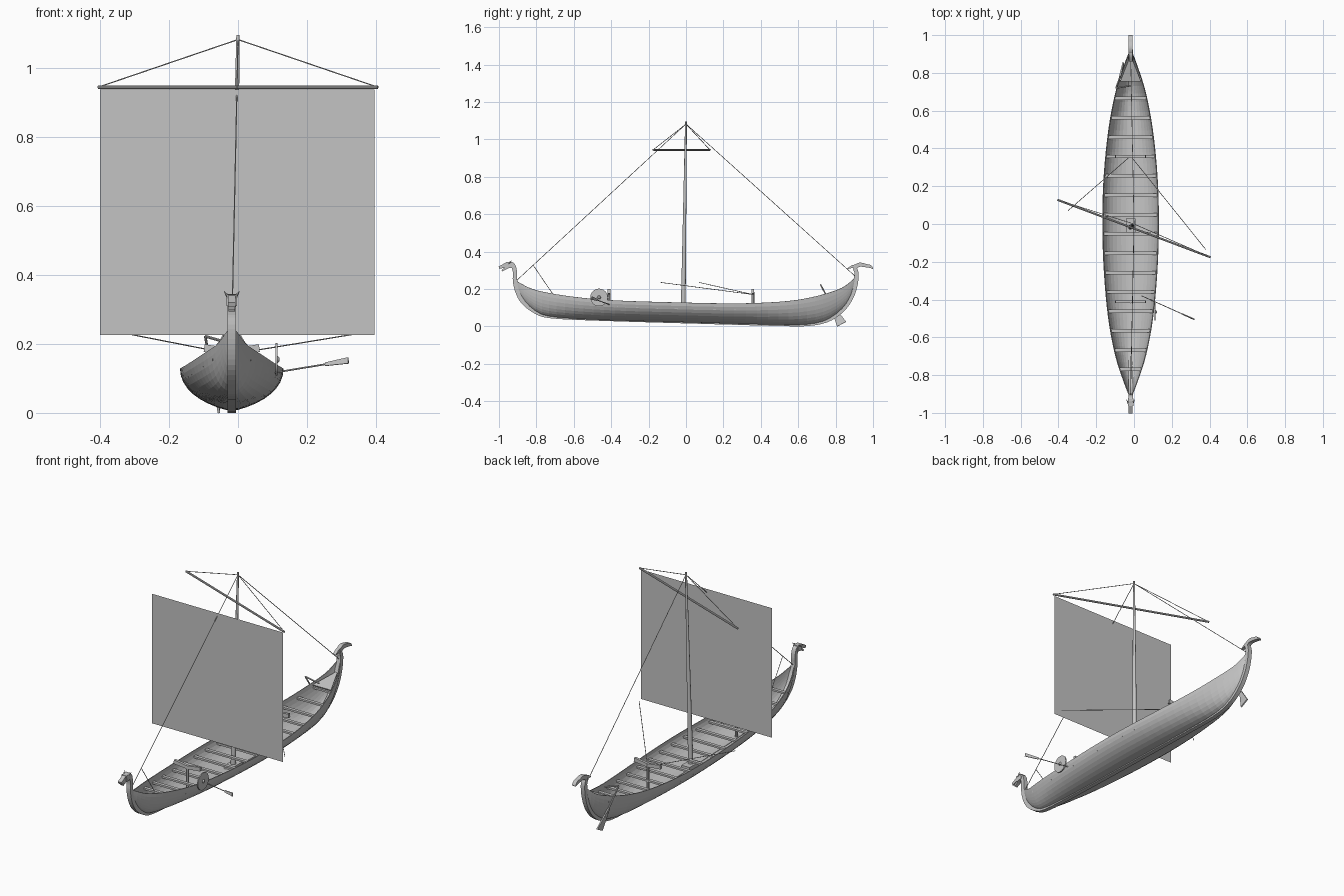
import bpy, bmesh, math
from mathutils import Vector

cube = bpy.data.objects.get("Cube")
if cube:
    bpy.data.objects.remove(cube, do_unlink=True)

CX = -0.018  # centre line of the hull

grey = bpy.data.materials.new("plain grey")
grey.use_nodes = True
grey.diffuse_color = (0.55, 0.55, 0.55, 1)
grey.node_tree.nodes["Principled BSDF"].inputs["Base Color"].default_value = (0.55, 0.55, 0.55, 1)


def finish(name, bm, smooth=False):
    bmesh.ops.recalc_face_normals(bm, faces=bm.faces[:])
    mesh = bpy.data.meshes.new(name)
    bm.to_mesh(mesh)
    bm.free()
    mesh.materials.append(grey)
    ob = bpy.data.objects.new(name, mesh)
    bpy.context.collection.objects.link(ob)
    if smooth:
        bpy.ops.object.select_all(action='DESELECT')
        ob.select_set(True)
        bpy.context.view_layer.objects.active = ob
        bpy.ops.object.shade_smooth_by_angle()
    return ob


def loft(name, rings, closed=True, smooth=False):
    """Skin a list of vertex rings."""
    bm = bmesh.new()
    rows = [[bm.verts.new(p) for p in ring] for ring in rings]
    n = len(rows[0])
    for r, s in zip(rows, rows[1:]):
        for i in range(n if closed else n - 1):
            j = (i + 1) % n
            bm.faces.new((r[i], r[j], s[j], s[i]))
    if closed:
        bm.faces.new(rows[0])
        bm.faces.new(rows[-1])
    return finish(name, bm, smooth)


def rod(name, a, b, r1, r2=None, sides=8):
    a, b = Vector(a), Vector(b)
    bm = bmesh.new()
    bmesh.ops.create_cone(bm, cap_ends=True, segments=sides, radius1=r1,
                          radius2=r1 if r2 is None else r2, depth=(b - a).length)
    turn = (b - a).to_track_quat('Z', 'Y').to_matrix().to_4x4()
    turn.translation = (a + b) / 2
    bm.transform(turn)
    return finish(name, bm, True)


def rope(name, a, b):
    return rod(name, a, b, 0.0018, sides=5)


def slab(name, a, b, w1, w2, side, thick):
    """Tapered board from a to b, its width along side."""
    a, b, side = Vector(a), Vector(b), Vector(side)
    along = (b - a).normalized()
    side = (side - along * side.dot(along)).normalized()
    flat = along.cross(side) * thick / 2
    rings = []
    for p, w in ((a, w1), (b, w2)):
        s = side * w / 2
        rings.append([p + s + flat, p - s + flat, p - s - flat, p + s - flat])
    return loft(name, rings)


def catmull(pts, steps=4):
    pts = [Vector(p) for p in pts]
    ext = [pts[0] * 2 - pts[1]] + pts + [pts[-1] * 2 - pts[-2]]
    out = []
    for p0, p1, p2, p3 in zip(ext, ext[1:], ext[2:], ext[3:]):
        for k in range(steps):
            t = k / steps
            out.append(p1 + (p2 - p0) * t / 2 + (p0 * 2 - p1 * 5 + p2 * 4 - p3) * t * t / 2
                       + (p1 * 3 - p0 - p2 * 3 + p3) * t ** 3 / 2)
    return out + [pts[-1]]


def ribbon(name, pts, thick, x=CX):
    """Sweep a rectangle along (y, z, width) points."""
    path = catmull(pts)
    rings = []
    for i, p in enumerate(path):
        d = path[min(i + 1, len(path) - 1)] - path[max(i - 1, 0)]
        n = Vector((-d.y, d.x)).normalized() * p.z / 2
        h = thick / 2
        rings.append([(x + h, p.x + n.x, p.y + n.y), (x - h, p.x + n.x, p.y + n.y),
                      (x - h, p.x - n.x, p.y - n.y), (x + h, p.x - n.x, p.y - n.y)])
    return loft(name, rings)


def sampler(pts):
    fine = catmull(pts, 8)

    def at(y):
        for p, q in zip(fine, fine[1:]):
            if y <= q.x:
                return p.y + (q.y - p.y) * (y - p.x) / (q.x - p.x)
        return fine[-1].y
    return at


# Hull lines: half beam, gunwale height and keel height along y
beam = sampler([(-.915, .004), (-.85, .03), (-.7, .079), (-.5, .117), (-.25, .14), (0, .148),
                (.25, .141), (.5, .116), (.7, .078), (.85, .03), (.915, .004)])
sheer = sampler([(-.915, .246), (-.78, .188), (-.46, .144), (0, .127), (.34, .124),
                 (.61, .144), (.82, .2), (.915, .27)])
keel = sampler([(-.915, .235), (-.88, .155), (-.81, .085), (-.72, .053), (-.46, .036), (0, .023),
                (.5, .01), (.65, .012), (.75, .034), (.83, .088), (.88, .155), (.915, .26)])

stations = [.915 * math.sin(math.pi / 2 * (i / 22 - 1)) for i in range(45)]
rings = []
for y in stations:
    b, s, k = beam(y), sheer(y), keel(y)
    angles = [math.pi / 2 * j / 9 for j in range(-9, 10)]
    rings.append([(CX + b * math.sin(a), y, k + (s - k) * (1 - math.cos(a))) for a in angles])
hull = loft("hull", rings, closed=False)
solid = hull.modifiers.new("planking", 'SOLIDIFY')
solid.thickness = 0.004
solid.offset = 0

# Keel, stem and stern post in one sweep
ribbon("keel_and_posts", [
    (-.95, .328, .026), (-.935, .332, .026), (-.921, .318, .024), (-.914, .285, .022),
    (-.914, .245, .024), (-.898, .19, .032), (-.867, .135, .034), (-.805, .085, .032),
    (-.72, .054, .022), (-.46, .036, .012), (0, .022, .012), (.5, .008, .012),
    (.65, .01, .016), (.75, .034, .026), (.825, .085, .034), (.875, .15, .034),
    (.902, .22, .03), (.912, .28, .022), (.902, .312, .02)], .024)

# Carved beast head on the stem
slab("head_skull", (CX, -.925, .33), (CX, -.962, .326), .03, .034, (0, 0, 1), .03)
slab("upper_jaw", (CX, -.958, .33), (CX, -1, .314), .024, .014, (0, 0, 1), .022)
slab("lower_jaw", (CX, -.955, .316), (CX, -.985, .298), .014, .008, (0, 0, 1), .018)
for tag, m in (("left", 1), ("right", -1)):
    rod(tag + "_horn", (CX + .01 * m, -.95, .336), (CX + .022 * m, -.93, .352), .006, .001, 6)

# Curling tail on the stern post
ribbon("stern_tail", [(.905, .295, .02), (.907, .318, .022), (.93, .33, .022), (.962, .325, .018),
                      (.985, .32, .016), (1, .308, .004)], .022)
ribbon("stern_tail_barb", [(.915, .324, .018), (.89, .32, .014), (.862, .308, .004)], .018)

# Rowing benches and stern deck
for i in range(16):
    y = -.77 + i * .1025
    b, z = beam(y) * .96, sheer(y) - .03
    slab("bench_%d" % (i + 1), (CX - b, y, z), (CX + b, y, z), .018, .018, (0, 1, 0), .01)
z = sheer(.76) - .012
slab("stern_deck", (CX, .755, z), (CX, .88, z + .035), .11, .012, (1, 0, 0), .006)

# Mast, yard and flat sail
rod("mast", (CX, -.016, .025), (0, 0, 1.095), .0135, .005, 12)
slab("mast_step", (CX, -.06, .035), (CX, .03, .035), .05, .05, (1, 0, 0), .02)
yard_left, yard_right = Vector((.405, -.176, .944)), Vector((-.405, .128, .944))
rod("yard", yard_left, yard_right, .0055)
bm = bmesh.new()
bm.faces.new([bm.verts.new((x, -.176, z)) for x, z in
              ((-.4, .226), (.396, .226), (.396, .938), (-.4, .938))])
finish("sail", bm)

# Rigging
top = Vector((0, 0, 1.082))
stem, stern = Vector((CX, -.908, .243)), Vector((CX, .908, .265))
rope("left_yard_lift", top, yard_left)
rope("right_yard_lift", top, yard_right)
rope("forestay", top, stem)
rope("backstay", top, stern)
rope("bow_line", top.lerp(stem, .9), (CX, -.7, .155))
rope("left_sheet", (.38, -.135, .235), (CX, .36, .17))
rope("right_sheet", (-.35, .07, .235), (CX, .36, .17))

# Forked spar rests fore and aft
for tag, y in (("front", -.412), ("rear", .357)):
    rod(tag + "_rest_post", (CX, y, keel(y)), (CX, y, .185), .008)
    for side, m in (("left", 1), ("right", -1)):
        slab("%s_rest_%s_arm" % (tag, side), (CX, y, .178), (CX + .08 * m, y, .188),
             .018, .022, (0, 0, 1), .014)

# Steering oar with tiller
head, foot = Vector((-.095, .72, .222)), Vector((-.056, .832, .012))
rod("steering_oar_shaft", head, head.lerp(foot, .75), .004)
slab("steering_oar_blade", head.lerp(foot, .5), foot, .012, .055, (0, 1, .3), .007)
rod("tiller", head, (CX, .732, .2), .004)

# Rowing oar
grip, tip = Vector((.04, -.38, .106)), Vector((.32, -.505, .152))
rod("oar_shaft", grip, tip.lerp(grip, .2), .0025, sides=6)
slab("oar_blade", tip.lerp(grip, .24), tip, .01, .018, (0, .2, 1), .005)

# Round shield hung at the side
rod("shield", (.109, -.465, .155), (.115, -.465, .155), .047, sides=24)
rod("shield_boss", (.114, -.465, .155), (.121, -.465, .155), .011, .005, 12)
